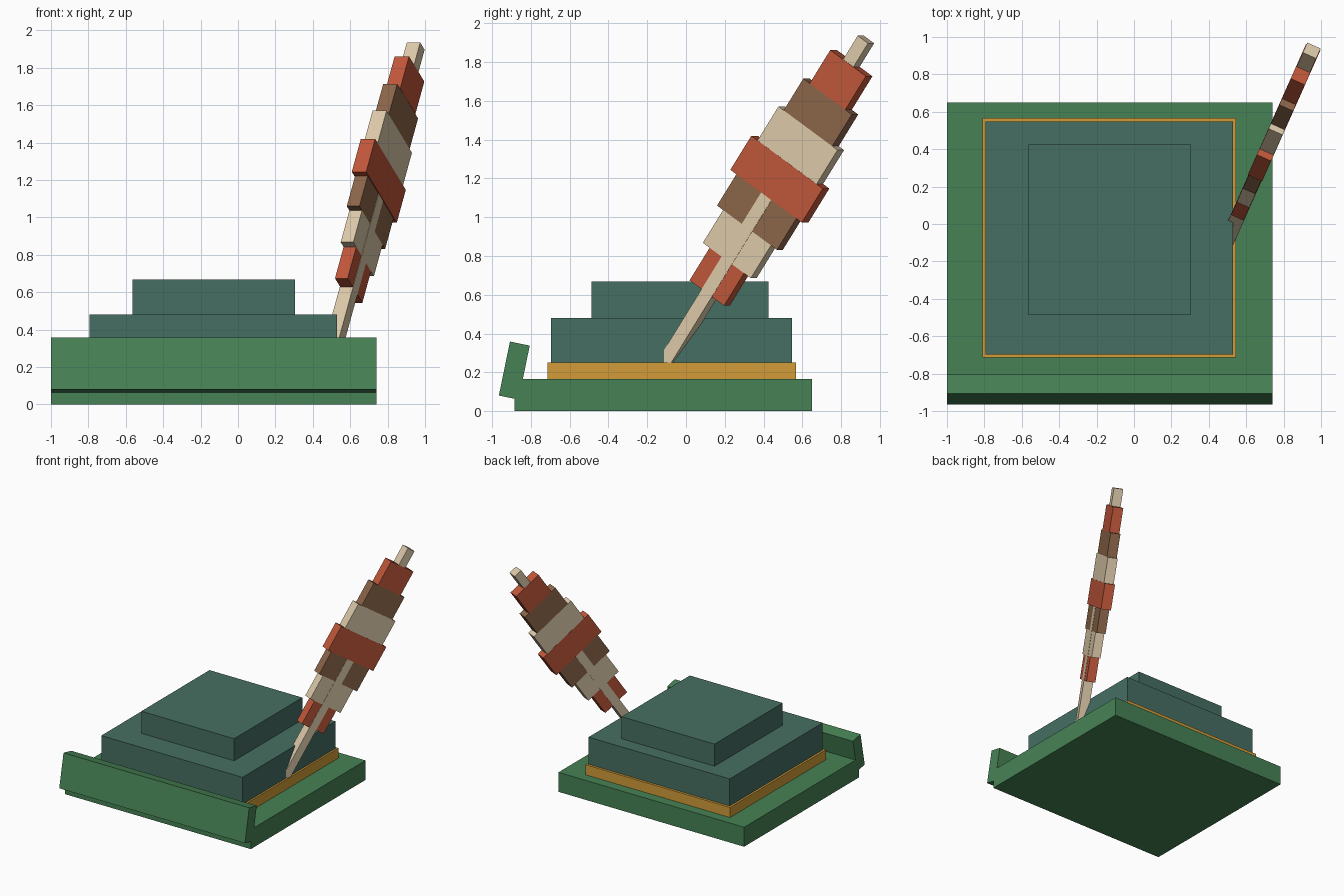
import bpy
from math import cos, sin, radians
from mathutils import Vector, Matrix

cube = bpy.data.objects.get("Cube")
if cube:
    bpy.data.objects.remove(cube, do_unlink=True)


def material(name, hex_code):
    channels = [int(hex_code[i:i + 2], 16) / 255 for i in (0, 2, 4)]
    linear = [((c + 0.055) / 1.055) ** 2.4 for c in channels] + [1]
    mat = bpy.data.materials.new(name)
    mat.use_nodes = True
    mat.diffuse_color = linear
    mat.node_tree.nodes["Principled BSDF"].inputs["Base Color"].default_value = linear
    return mat


green = material("green", "478255")
teal = material("teal", "466e62")
gold = material("gold", "d29c38")
cream = material("cream", "dcc9a9")
red = material("red", "c0573a")
brown = material("brown", "8c6549")


def box(name, mat, low, high, frame=Matrix()):
    """Box between two corners, placed in the given frame."""
    low, high = Vector(low), Vector(high)
    bpy.ops.mesh.primitive_cube_add(size=1)
    obj = bpy.context.object
    obj.name = name
    size = Matrix.Diagonal((*(high - low), 1))
    obj.data.transform(Matrix.Translation((low + high) / 2) @ size)
    obj.matrix_world = frame
    obj.data.materials.append(mat)
    return obj


# Tray and stepped inkwell
box("tray", green, (-1, -0.885, 0), (0.74, 0.65, 0.165))
box("gold_band", gold, (-0.81, -0.715, 0.165), (0.545, 0.567, 0.25))
box("inkwell_body", teal, (-0.793, -0.697, 0.25), (0.53, 0.547, 0.48))
box("inkwell_lid", teal, (-0.565, -0.487, 0.48), (0.305, 0.425, 0.667))

# Leaning lip along the front of the tray
lip_frame = Matrix.Translation((-0.13, -0.885, 0.209)) @ Matrix.Rotation(radians(-11.6), 4, 'X')
box("front_lip", green, (-0.87, -0.052, -0.142), (0.87, 0.052, 0.142), lip_frame)

# Quill frame: local x is thickness, y is width, z runs along the shaft
turn, lean = radians(24), radians(56)
heading = Vector((sin(turn), cos(turn), 0))
up = Vector((0, 0, 1))
side = Vector((cos(turn), -sin(turn), 0))
width = heading * sin(lean) - up * cos(lean)
along = heading * cos(lean) + up * sin(lean)
origin = Vector((0.53, -0.115, 0)) - side * 0.04 - width * 0.14
quill = Matrix((side, width, along)).transposed().to_4x4()
quill.translation = origin

box("quill_shaft", cream, (-0.039, -0.035, 0.15), (0.039, 0.035, 2.216), quill)

# Feather bands from bottom to top: name, colour, half width, half thickness, upper end
bands = [
    ("lower_red", red, 0.117, 0.037, 0.842),
    ("lower_cream", cream, 0.163, 0.037, 1.046),
    ("lower_brown", brown, 0.204, 0.037, 1.242),
    ("middle_red", red, 0.243, 0.042, 1.453),
    ("upper_cream", cream, 0.201, 0.041, 1.664),
    ("upper_brown", brown, 0.165, 0.041, 1.861),
    ("upper_red", red, 0.121, 0.042, 2.069),
]
start = 0.64
for name, mat, half, thick, end in bands:
    box(name + "_feather_band", mat, (-thick, -half, start), (thick, half, end), quill)
    start = end
